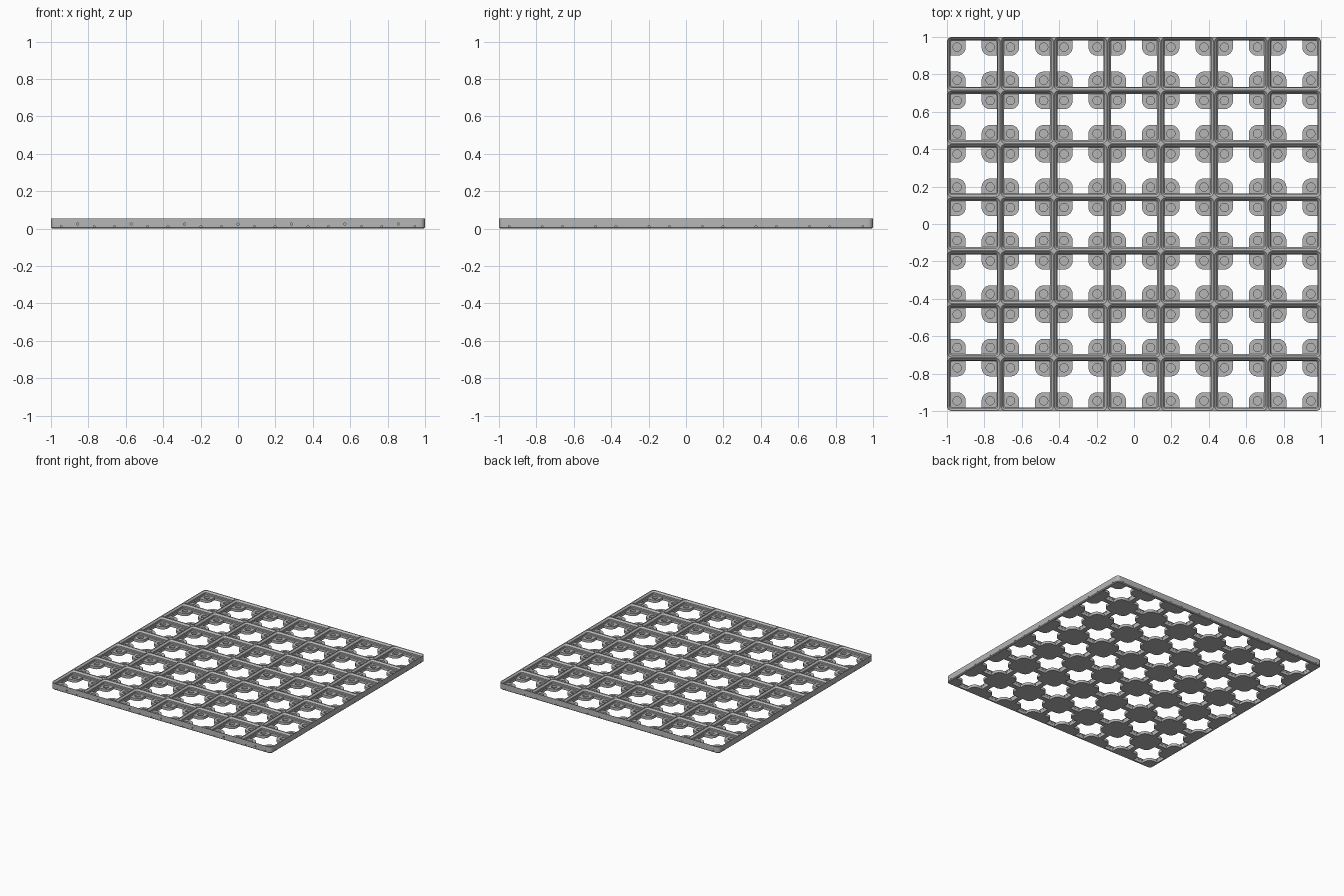
import bpy, bmesh
from math import pi, cos, sin, radians
from mathutils import Matrix

cube = bpy.data.objects.get("Cube")
if cube:
    bpy.data.objects.remove(cube)

N = 7                     # cells per side
P = 2 / N                 # cell pitch
MM = 2 / 294              # one millimetre
H = 0.0536                # total height
PAD_Z = H - 4.65 * MM     # top of the magnet pads
PAD_R = 0.046
MAGNET = 13 * MM          # magnet offset from the cell centre

gray = bpy.data.materials.new("light gray plastic")
gray.use_nodes = True
color = (0.47, 0.47, 0.47, 1)
gray.diffuse_color = color
gray.node_tree.nodes["Principled BSDF"].inputs["Base Color"].default_value = color


def rounded_square(half, r, z, steps=6):
    """Points of a rounded square, counter-clockwise."""
    pts = []
    for q in range(4):
        a0 = q * pi / 2
        sx, sy = ((1, 1), (-1, 1), (-1, -1), (1, -1))[q]
        for i in range(steps + 1):
            a = a0 + i * pi / 2 / steps
            pts.append((sx * (half - r) + r * cos(a), sy * (half - r) + r * sin(a), z))
    return pts


def loft(bm, rings):
    """Closed solid through rings of equal point count."""
    loops = [[bm.verts.new(p) for p in ring] for ring in rings]
    n = len(loops[0])
    for a, b in zip(loops, loops[1:]):
        for i in range(n):
            j = (i + 1) % n
            bm.faces.new((a[i], a[j], b[j], b[i]))
    bm.faces.new(loops[0][::-1])
    bm.faces.new(loops[-1])


def make_object(name, bm):
    bmesh.ops.recalc_face_normals(bm, faces=bm.faces)
    mesh = bpy.data.meshes.new(name)
    bm.to_mesh(mesh)
    bm.free()
    mesh.materials.append(gray)
    ob = bpy.data.objects.new(name, mesh)
    bpy.context.collection.objects.link(ob)
    return ob


def activate(ob):
    bpy.ops.object.select_all(action='DESELECT')
    ob.select_set(True)
    bpy.context.view_layer.objects.active = ob


def apply_all(ob):
    activate(ob)
    for m in list(ob.modifiers):
        bpy.ops.object.modifier_apply(modifier=m.name)


def grid_array(ob):
    """Repeat one corner cell over the whole grid."""
    ob.location = (-1 + P / 2, -1 + P / 2, 0)
    for axis in range(2):
        m = ob.modifiers.new("grid", 'ARRAY')
        m.count = N
        m.use_relative_offset = False
        m.use_constant_offset = True
        offset = [0, 0, 0]
        offset[axis] = P
        m.constant_offset_displace = offset
    apply_all(ob)


# Solid plate with rounded corners and a small bottom chamfer
bm = bmesh.new()
r = 4 * MM
c = 0.006
loft(bm, [rounded_square(1 - c, r - c, 0), rounded_square(1, r, c), rounded_square(1, r, H)])
frame = make_object("grid_frame", bm)

# Stepped opening of every cell
bm = bmesh.new()
steps = [(2.85, -0.02), (2.85, PAD_Z), (2.15, PAD_Z + 0.7 * MM),
         (2.15, PAD_Z + 2.5 * MM), (0.35, H - 0.35 * MM), (0.35, H + 0.02)]
loft(bm, [rounded_square(P / 2 - o * MM, r - o * MM, z) for o, z in steps])
cell_cutter = make_object("cell_cutter", bm)
grid_array(cell_cutter)

# Small holes through the outer walls
bm = bmesh.new()


def drill(x, y, z, radius, along_x):
    turn = Matrix.Rotation(pi / 2, 4, 'Y' if along_x else 'X')
    bmesh.ops.create_cone(bm, cap_ends=True, segments=10, radius1=radius, radius2=radius,
                          depth=0.024, matrix=Matrix.Translation((x, y, z)) @ turn)


for i in range(N):
    mid = -1 + P * (i + 0.5)
    drill(mid, -1, 0.024, 0.006, False)
    for s in (-1, 1):
        for side in (-1, 1):
            drill(mid + s * MAGNET, side, 0.011, 0.005, False)
            drill(side, mid + s * MAGNET, 0.011, 0.005, True)
hole_cutter = make_object("hole_cutter", bm)

for cutter in (cell_cutter, hole_cutter):
    m = frame.modifiers.new("cut", 'BOOLEAN')
    m.operation = 'DIFFERENCE'
    m.solver = 'EXACT'
    m.object = cutter
apply_all(frame)
for cutter in (cell_cutter, hole_cutter):
    bpy.data.objects.remove(cutter)

# Four magnet pads with round pockets in the corners of each cell
bm = bmesh.new()
SEG = 32
for sx in (-1, 1):
    for sy in (-1, 1):
        def ring(radius, z, outline):
            pts = []
            for i in range(SEG):
                a = 2 * pi * i / SEG
                x, y = cos(a), sin(a)
                if outline and (x > -1e-6 or y > -1e-6):
                    k = max(abs(x), abs(y))
                    x, y = x / k, y / k
                x, y = min(x * radius, 0.039), min(y * radius, 0.039)
                pts.append((sx * (MAGNET + x), sy * (MAGNET + y), z))
            return pts
        loft(bm, [ring(PAD_R, 0, True), ring(PAD_R, PAD_Z, True),
                  ring(0.0222, PAD_Z, False), ring(0.0222, PAD_Z - 2.4 * MM, False)])
pads = make_object("magnet_pads", bm)
grid_array(pads)

for ob in (frame, pads):
    activate(ob)
    bpy.ops.object.shade_smooth_by_angle(angle=radians(30))
